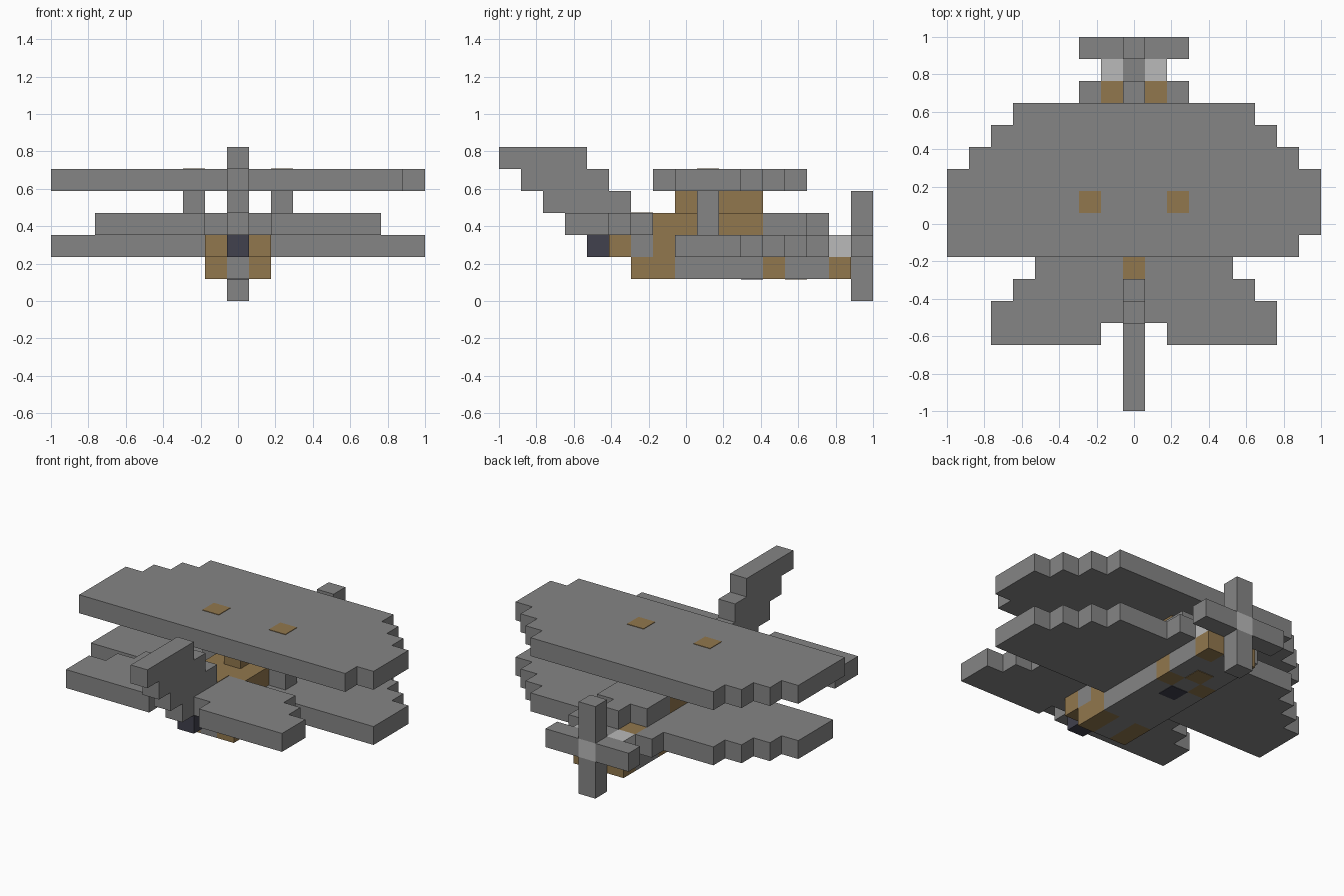
import bpy, bmesh
from mathutils import Vector

cube = bpy.data.objects.get("Cube")
if cube:
    bpy.data.objects.remove(cube, do_unlink=True)

U = 2 / 17  # edge of one block


def material(name, rgb):
    m = bpy.data.materials.new(name)
    m.use_nodes = True
    m.diffuse_color = (*rgb, 1)
    m.node_tree.nodes["Principled BSDF"].inputs["Base Color"].default_value = (*rgb, 1)
    return m


GREY = material("grey", (0.235, 0.235, 0.235))
WOOD = material("wood_brown", (0.285, 0.185, 0.075))
LIGHT = material("light_grey", (0.49, 0.49, 0.49))
DARK = material("dark_slate", (0.052, 0.052, 0.075))


def finish(name, bm, mat):
    bmesh.ops.recalc_face_normals(bm, faces=bm.faces)
    mesh = bpy.data.meshes.new(name)
    bm.to_mesh(mesh)
    bm.free()
    mesh.materials.append(mat)
    obj = bpy.data.objects.new(name, mesh)
    bpy.context.collection.objects.link(obj)
    return obj


def add_box(bm, lo, hi):
    lo, hi = Vector(lo), Vector(hi)
    verts = bmesh.ops.create_cube(bm, size=1)["verts"]
    for v in verts:
        v.co = (lo + hi) / 2 + v.co * (hi - lo)


def blocks(name, mat, spans, mirror=False):
    """Boxes given as inclusive block spans (x, y, z); optionally mirrored in x."""
    bm = bmesh.new()
    for (i0, i1), (j0, j1), (k0, k1) in spans:
        sides = [(i0, i1), (-i1, -i0)] if mirror else [(i0, i1)]
        for a, b in sides:
            add_box(bm, ((a - .5) * U, (j0 - .5) * U, k0 * U),
                    ((b + .5) * U, (j1 + .5) * U, (k1 + 1) * U))
    return finish(name, bm, mat)


def stepped_slab(name, mat, j0, rows, k):
    """Flat slab whose outline steps row by row; rows hold (left, right) blocks."""
    right, left = [], []
    for n, (a, b) in enumerate(rows):
        for y in ((j0 + n - .5) * U, (j0 + n + .5) * U):
            right.append(((b + .5) * U, y))
            left.append(((a - .5) * U, y))
    outline = []
    for p in right + left[::-1]:
        if not outline or p != outline[-1]:
            outline.append(p)
    bm = bmesh.new()
    face = bm.faces.new([bm.verts.new((x, y, k * U)) for x, y in outline])
    top = bmesh.ops.extrude_face_region(bm, geom=[face])["geom"]
    bmesh.ops.translate(bm, vec=(0, 0, U),
                        verts=[v for v in top if isinstance(v, bmesh.types.BMVert)])
    return finish(name, bm, mat)


def plate(name, mat, i, j, z):
    """Thin painted square lying at height z."""
    bm = bmesh.new()
    add_box(bm, ((i - .5) * U, (j - .5) * U, z - .003),
            ((i + .5) * U, (j + .5) * U, z + .003))
    return finish(name, bm, mat)


# Wings
taper = [(-n, n) for n in (8, 8, 8, 7, 6, 5)]
stepped_slab("upper_wing", GREY, -1, [(-8, 7)] + taper, 5)
stepped_slab("lower_wing", GREY, 0, taper, 2)
blocks("wing_struts", GREY, [((2, 2), (1, 1), (3, 4))], mirror=True)
for side, i in (("left", 2), ("right", -2)):
    plate(side + "_strut_cap", WOOD, i, 1, 6 * U)

# Tail
stepped_slab("tailplane", GREY, -4, [(-n, n) for n in (6, 5, 4)], 3)
blocks("tailplane_tips", GREY, [((2, 6), (-5, -5), (3, 3))], mirror=True)
plate("tailplane_panel", WOOD, 0, -2, 4 * U)
blocks("tail_fin", GREY, [((0, 0), (-2 - k, min(1 - k, -1) if k > 3 else -5), (k, k))
                          for k in (3, 4, 5, 6)])
blocks("tail_tip", DARK, [((0, 0), (-4, -4), (2, 2))])

# Fuselage
blocks("fuselage_core", GREY, [((0, 0), (-2, 7), (1, 1)),
                               ((0, 0), (-3, -1), (2, 2)),
                               ((0, 0), (6, 7), (2, 2)),
                               ((0, 0), (4, 6), (3, 3))])
blocks("fuselage_sides", GREY, [((1, 1), (0, 3), (1, 1)),
                                ((1, 1), (5, 6), (1, 1)),
                                ((1, 1), (-2, -2), (2, 2)),
                                ((1, 1), (4, 5), (3, 3)),
                                ((2, 2), (6, 6), (2, 2))], mirror=True)
blocks("fuselage_wood_panels", WOOD, [((1, 1), (-2, -1), (1, 1)),
                                      ((1, 1), (4, 4), (1, 1)),
                                      ((1, 1), (7, 7), (1, 1)),
                                      ((1, 1), (-3, -3), (2, 2)),
                                      ((1, 1), (-1, -1), (2, 2)),
                                      ((1, 1), (6, 6), (2, 2))], mirror=True)
blocks("cockpit", WOOD, [((-1, 1), (-1, 3), (3, 3)),
                         ((0, 0), (0, 0), (4, 4)),
                         ((0, 0), (2, 3), (4, 4))])
blocks("engine_lights", LIGHT, [((1, 1), (7, 7), (2, 2))], mirror=True)
plate("belly_dark_mark", DARK, 0, 3, U)
plate("belly_wood_mark", WOOD, 0, 5, U)

# Propeller
blocks("propeller_blades", GREY, [((0, 0), (8, 8), (0, 1)),
                                  ((0, 0), (8, 8), (3, 4)),
                                  ((1, 2), (8, 8), (2, 2)),
                                  ((-2, -1), (8, 8), (2, 2))])
blocks("propeller_hub", LIGHT, [((0, 0), (8, 8), (2, 2))])
